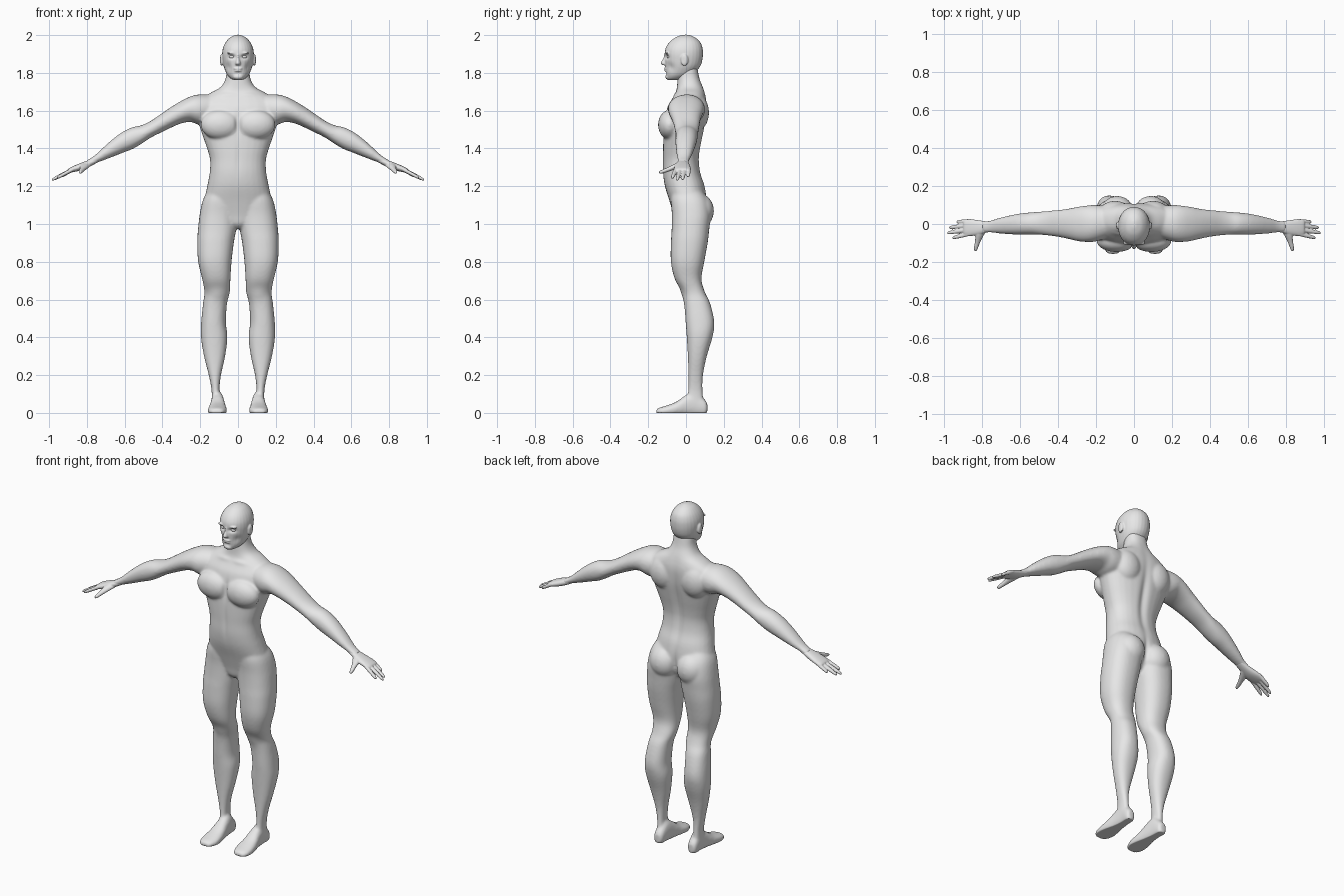
import bpy, bmesh, math
from mathutils import Matrix, Vector

SKIN = bpy.data.materials.new("plain_grey")
SKIN.diffuse_color = (0.8, 0.8, 0.8, 1)
ORDER = {"z": (1, 2, 0), "x": (0, 1, 2), "y": (1, 0, 2)}


def spline(p0, p1, p2, p3, t):
    return [0.5 * (2 * b + (c - a) * t + (2 * a - 5 * b + 4 * c - d) * t * t
                   + (3 * b - a - 3 * c + d) * t ** 3)
            for a, b, c, d in zip(p0, p1, p2, p3)]


def loft(bm, axis, rows, side=1, n=2.3, seg=28, steps=4):
    """Closed skin through rounded sections: (position, a_min, a_max, b_min, b_max)."""
    ext = [rows[0]] + list(rows) + [rows[-1]]
    fine = [spline(*ext[i:i + 4], k / steps)
            for i in range(len(rows) - 1) for k in range(steps)] + [rows[-1]]
    rings = []
    for t, a0, a1, b0, b1 in fine:
        ring = []
        for k in range(seg):
            u = 2 * math.pi * k / seg
            c, s = math.cos(u), math.sin(u)
            a = (a0 + a1) / 2 + (a1 - a0) / 2 * math.copysign(abs(c) ** (2 / n), c)
            b = (b0 + b1) / 2 + (b1 - b0) / 2 * math.copysign(abs(s) ** (2 / n), s)
            p = {"z": (a, b, t), "x": (t, a, b), "y": (a, t, b)}[axis]
            ring.append(bm.verts.new((p[0] * side, p[1], p[2])))
        rings.append(ring)
    faces = [bm.faces.new(rings[0]), bm.faces.new(rings[-1])]
    for r, q in zip(rings, rings[1:]):
        for k in range(seg):
            j = (k + 1) % seg
            faces.append(bm.faces.new((r[k], r[j], q[j], q[k])))
    bmesh.ops.recalc_face_normals(bm, faces=faces)


def blob(bm, centre, radii, side=1):
    """Ellipsoid muscle or feature."""
    c = Vector((centre[0] * side, centre[1], centre[2]))
    bmesh.ops.create_uvsphere(bm, u_segments=24, v_segments=16, radius=1,
                              matrix=Matrix.Translation(c) @ Matrix.Diagonal((*radii, 1)))


def finish(name, bm, voxel=None, smooth=0, dents=()):
    """Make the object, fuse its pieces, then press soft dents into both sides."""
    me = bpy.data.meshes.new(name)
    bm.to_mesh(me)
    bm.free()
    ob = bpy.data.objects.new(name, me)
    bpy.context.collection.objects.link(ob)
    if voxel:
        rm = ob.modifiers.new("fuse", "REMESH")
        rm.mode = "VOXEL"
        rm.voxel_size = voxel
        sm = ob.modifiers.new("soften", "SMOOTH")
        sm.factor, sm.iterations = 0.5, smooth
        dg = bpy.context.evaluated_depsgraph_get()
        me = bpy.data.meshes.new_from_object(ob.evaluated_get(dg))
        ob.modifiers.clear()
        ob.data = me
    normals = [v.normal.copy() for v in me.vertices]
    for v, nrm in zip(me.vertices, normals):
        x, y, z = abs(v.co.x), v.co.y, v.co.z
        push = 0
        for (cx, cy, cz), (sx, sy, sz), amount in dents:
            d = ((x - cx) / sx) ** 2 + ((y - cy) / sy) ** 2 + ((z - cz) / sz) ** 2
            if d < 9:
                push += amount * math.exp(-d)
        if push:
            v.co += nrm * push
        v.co.z = max(v.co.z, 0)
    me.polygons.foreach_set("use_smooth", [True] * len(me.polygons))
    me.materials.clear()
    me.materials.append(SKIN)
    me.update()
    return ob


# ---- body: torso, legs, feet and arms fused together
bm = bmesh.new()
torso = [(.975, .03, -.03, .04), (1.0, .07, -.055, .07), (1.05, .14, -.067, .10),
         (1.12, .175, -.087, .11), (1.2, .163, -.112, .10), (1.27, .15, -.122, .078),
         (1.34, .148, -.122, .07), (1.4, .164, -.122, .076), (1.47, .188, -.12, .09),
         (1.55, .213, -.115, .105), (1.62, .22, -.098, .11), (1.66, .2, -.075, .108),
         (1.695, .145, -.055, .1), (1.725, .092, -.048, .09), (1.77, .066, -.045, .072),
         (1.83, .06, -.04, .06)]
loft(bm, "z", [(z, -w, w, f, b) for z, w, f, b in torso])

leg = [(1.19, .02, .15, -.07, .07), (1.13, .002, .185, -.08, .115),
       (1.05, .004, .203, -.075, .13), (.97, .01, .212, -.076, .123),
       (.9, .022, .216, -.08, .115), (.8, .034, .211, -.08, .097),
       (.71, .04, .19, -.06, .082), (.64, .043, .178, -.022, .10),
       (.58, .058, .185, -.01, .128), (.48, .064, .195, -.002, .15),
       (.4, .056, .196, .004, .14), (.3, .068, .18, .01, .11),
       (.2, .09, .155, .013, .09), (.12, .098, .14, .012, .088),
       (.05, .09, .14, .0, .095)]
foot = [(.113, .095, .125, .005, .05), (.1, .083, .138, -.012, .07),
        (.05, .077, .14, -.015, .115), (.0, .07, .145, -.015, .095),
        (-.05, .062, .155, -.015, .06), (-.1, .058, .161, -.015, .04),
        (-.14, .07, .153, -.012, .028), (-.158, .088, .135, -.005, .018)]
arm = [(.1, -.06, .09, 1.53, 1.68), (.2, -.092, .1, 1.525, 1.686),
       (.25, -.095, .097, 1.54, 1.676), (.3, -.09, .09, 1.533, 1.652),
       (.35, -.078, .08, 1.512, 1.622), (.4, -.068, .074, 1.488, 1.588),
       (.46, -.06, .068, 1.458, 1.547), (.51, -.056, .064, 1.425, 1.523),
       (.56, -.056, .06, 1.396, 1.512), (.61, -.056, .054, 1.377, 1.488),
       (.66, -.054, .044, 1.357, 1.452), (.71, -.05, .032, 1.338, 1.408),
       (.76, -.045, .018, 1.32, 1.362), (.8, -.044, .014, 1.305, 1.337)]
for s in (1, -1):
    loft(bm, "z", leg, s)
    loft(bm, "y", foot, s)
    loft(bm, "x", arm, s, n=2.1)
    blob(bm, (.093, -.088, 1.525), (.105, .06, .078), s)     # chest
    blob(bm, (.1, .06, 1.59), (.085, .062, .095), s)         # shoulder blade
    blob(bm, (.088, .068, 1.07), (.086, .08, .092), s)       # seat muscle
finish("body", bm, 0.007, 9, [
    ((0, .09, 1.42), (.022, .06, .2), -.012),     # spine
    ((0, -.13, 1.53), (.014, .05, .06), -.008),   # breastbone
    ((0, -.125, 1.34), (.012, .04, .09), -.004),  # abdomen line
    ((0, .12, 1.08), (.014, .06, .07), -.01),     # seat cleft
    ((.06, -.07, 1.685), (.05, .03, .012), .005), # collarbone
    ((.11, -.02, .63), (.035, .03, .035), .005)]) # kneecap

# ---- head with face features
bm = bmesh.new()
skull = [(1.762, .022, -.098, -.03), (1.772, .04, -.104, .0), (1.79, .057, -.107, .035),
         (1.815, .069, -.108, .06), (1.84, .077, -.11, .078), (1.87, .082, -.112, .087),
         (1.9, .084, -.113, .09), (1.93, .08, -.108, .088), (1.96, .067, -.09, .077),
         (1.985, .045, -.06, .052), (1.998, .02, -.03, .025), (2.002, .006, -.01, .01)]
loft(bm, "z", [(z, -w, w, f, b) for z, w, f, b in skull], n=2.1)
nose = [(1.9, .007, -.115), (1.875, .009, -.122), (1.852, .014, -.134), (1.841, .013, -.124)]
loft(bm, "z", [(z, -w, w, f, -.09) for z, w, f in nose], n=2)
blob(bm, (0, -.106, 1.823), (.024, .01, .005))    # upper lip
blob(bm, (0, -.104, 1.812), (.021, .011, .005))   # lower lip
blob(bm, (0, -.095, 1.779), (.026, .015, .014))   # chin
for s in (1, -1):
    blob(bm, (.033, -.1, 1.905), (.027, .011, .007), s)      # brow
    blob(bm, (.087, -.008, 1.868), (.009, .02, .031), s)     # ear
finish("head", bm, 0.004, 3, [
    ((.032, -.1, 1.885), (.018, .03, .011), -.012),   # eye socket
    ((.055, -.085, 1.83), (.02, .03, .022), -.006),   # cheek hollow
    ((0, -.11, 1.797), (.022, .02, .007), -.004),     # chin fold
    ((.09, -.015, 1.868), (.01, .01, .016), -.003)])  # ear hollow

# ---- eyes
bm = bmesh.new()
for s in (1, -1):
    blob(bm, (.032, -.086, 1.885), (.016, .015, .011), s)
finish("eyes", bm)

# ---- hands: palm, four fingers and thumb
palm = [(.74, -.04, .012, 1.328, 1.362), (.78, -.046, .014, 1.306, 1.342),
        (.82, -.058, .02, 1.288, 1.328), (.86, -.063, .025, 1.277, 1.312),
        (.89, -.06, .024, 1.272, 1.298), (.9, -.05, .015, 1.276, 1.29)]
fingers = [(-.051, -.073, .957, 1.245), (-.028, -.047, .985, 1.234),
           (-.005, -.019, .975, 1.237), (.015, .011, .935, 1.253)]
thumb = [(-.03, .775, .83, 1.3, 1.33), (-.06, .792, .836, 1.288, 1.318),
         (-.09, .808, .838, 1.278, 1.303), (-.12, .82, .843, 1.269, 1.29),
         (-.138, .827, .843, 1.266, 1.282), (-.143, .832, .839, 1.27, 1.277)]
for s, name in ((1, "left_hand"), (-1, "right_hand")):
    bm = bmesh.new()
    loft(bm, "x", palm, s)
    loft(bm, "y", thumb, s, n=2)
    for yb, yt, xt, zt in fingers:
        rows = []
        for f, r in ((0, .0115), (.4, .0112), (.75, .0102), (.94, .008), (1, .004)):
            x, y, z = .865 + (xt - .865) * f, yb + (yt - yb) * f, 1.294 + (zt - 1.294) * f
            rows.append((x, y - r, y + r, z - r, z + r))
        loft(bm, "x", rows, s, n=2, seg=16)
    finish(name, bm, 0.0035, 2)
